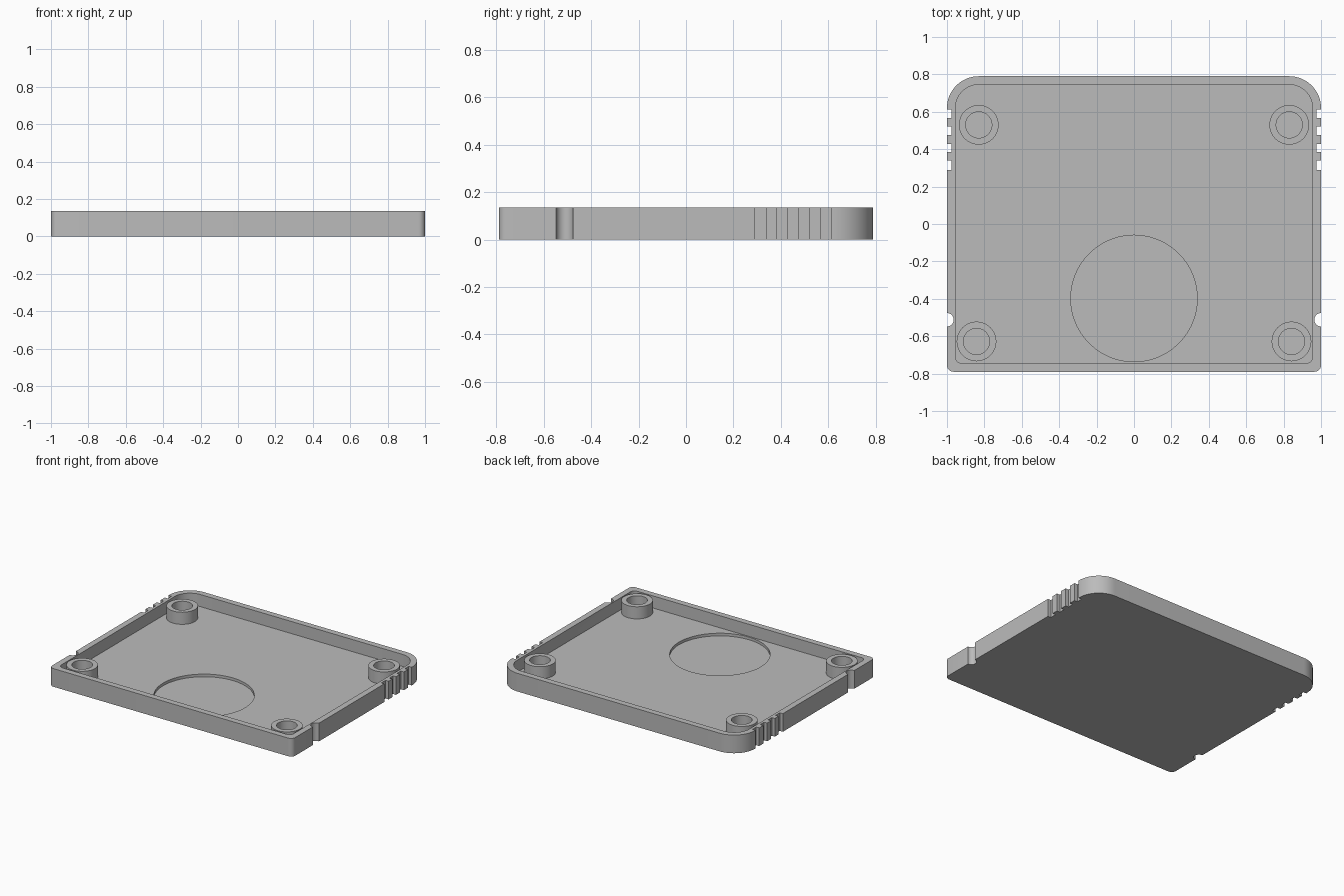
import bpy
import bmesh
from math import sin, cos, pi, radians

cube = bpy.data.objects.get("Cube")
if cube:
    bpy.data.objects.remove(cube, do_unlink=True)

HEIGHT, FLOOR, WALL = 0.135, 0.045, 0.045
HALF_X, HALF_Y = 1.0, 0.79

grey = bpy.data.materials.new("grey plastic")
grey.use_nodes = True
colour = (0.5, 0.5, 0.5, 1)
grey.diffuse_color = colour
grey.node_tree.nodes["Principled BSDF"].inputs["Base Color"].default_value = colour


def arc(cx, cy, r, start, end, steps):
    """Points along an arc, angles in degrees."""
    angles = [radians(start + (end - start) * i / steps) for i in range(steps + 1)]
    return [(cx + r * cos(a), cy + r * sin(a)) for a in angles]


def mirrored(right_side):
    """Close a right-hand half outline by mirroring it in x."""
    return right_side + [(-x, y) for x, y in reversed(right_side)]


def make_object(name, bm):
    bmesh.ops.recalc_face_normals(bm, faces=bm.faces)
    mesh = bpy.data.meshes.new(name)
    bm.to_mesh(mesh)
    bm.free()
    mesh.materials.append(grey)
    obj = bpy.data.objects.new(name, mesh)
    bpy.context.collection.objects.link(obj)
    return obj


def extrude_outline(name, outline, z0, z1):
    bm = bmesh.new()
    face = bm.faces.new([bm.verts.new((x, y, z0)) for x, y in outline])
    top = bmesh.ops.extrude_face_region(bm, geom=[face])["geom"]
    verts = [v for v in top if isinstance(v, bmesh.types.BMVert)]
    bmesh.ops.translate(bm, verts=verts, vec=(0, 0, z1 - z0))
    return make_object(name, bm)


def smooth(obj):
    bpy.ops.object.select_all(action="DESELECT")
    obj.select_set(True)
    bpy.context.view_layer.objects.active = obj
    bpy.ops.object.shade_smooth_by_angle(angle=radians(30))


def cut(obj, cutter):
    mod = obj.modifiers.new("cut", "BOOLEAN")
    mod.operation = "DIFFERENCE"
    mod.solver = "EXACT"
    mod.object = cutter
    bpy.context.view_layer.objects.active = obj
    bpy.ops.object.modifier_apply(modifier=mod.name)
    bpy.data.objects.remove(cutter, do_unlink=True)


# Outer outline: small front corner, round side notch, grip slots, large back corner
front_r, back_r = 0.035, 0.17
side = arc(HALF_X - front_r, -HALF_Y + front_r, front_r, -90, 0, 6)
side += arc(HALF_X, -0.512, 0.036, 270, 90, 14)
for low, high in ((0.29, 0.34), (0.385, 0.428), (0.475, 0.52), (0.568, 0.612)):
    inset = HALF_X - 0.025
    side += [(HALF_X, low), (inset, low), (inset, high), (HALF_X, high)]
side += arc(HALF_X - back_r, HALF_Y - back_r, back_r, 0, 90, 16)
tray = extrude_outline("tray", mirrored(side), 0, HEIGHT)

# Hollow interior
inner_x, inner_y = HALF_X - WALL, HALF_Y - WALL
inner_r = back_r - WALL
inner = arc(inner_x - 0.035, -inner_y + 0.035, 0.035, -90, 0, 6)
inner += arc(inner_x - inner_r, inner_y - inner_r, inner_r, 0, 90, 16)
cut(tray, extrude_outline("cavity_cutter", mirrored(inner), FLOOR, HEIGHT + 0.1))

# Shallow round recess in the floor
disc = arc(0, -0.398, 0.338, 0, 360, 96)[:-1]
cut(tray, extrude_outline("recess_cutter", disc, FLOOR - 0.02, FLOOR + 0.02))
smooth(tray)


# Hollow screw bosses in the four corners
def screw_boss(name, x, y):
    bm = bmesh.new()
    profile = [(0.07, FLOOR - 0.005), (0.07, HEIGHT), (0.106, HEIGHT), (0.106, FLOOR - 0.005)]
    verts = [bm.verts.new((r, 0, z)) for r, z in profile]
    edges = [bm.edges.new(pair) for pair in zip(verts, verts[1:] + verts[:1])]
    bmesh.ops.spin(bm, geom=verts + edges, axis=(0, 0, 1), cent=(0, 0, 0),
                   angle=2 * pi, steps=48)
    bmesh.ops.remove_doubles(bm, verts=bm.verts, dist=0.0005)
    bmesh.ops.translate(bm, verts=bm.verts, vec=(x, y, 0))
    smooth(make_object(name, bm))


for label, sign in (("left", 1), ("right", -1)):
    screw_boss("back_" + label + "_screw_boss", sign * 0.83, 0.53)
    screw_boss("front_" + label + "_screw_boss", sign * 0.842, -0.628)
